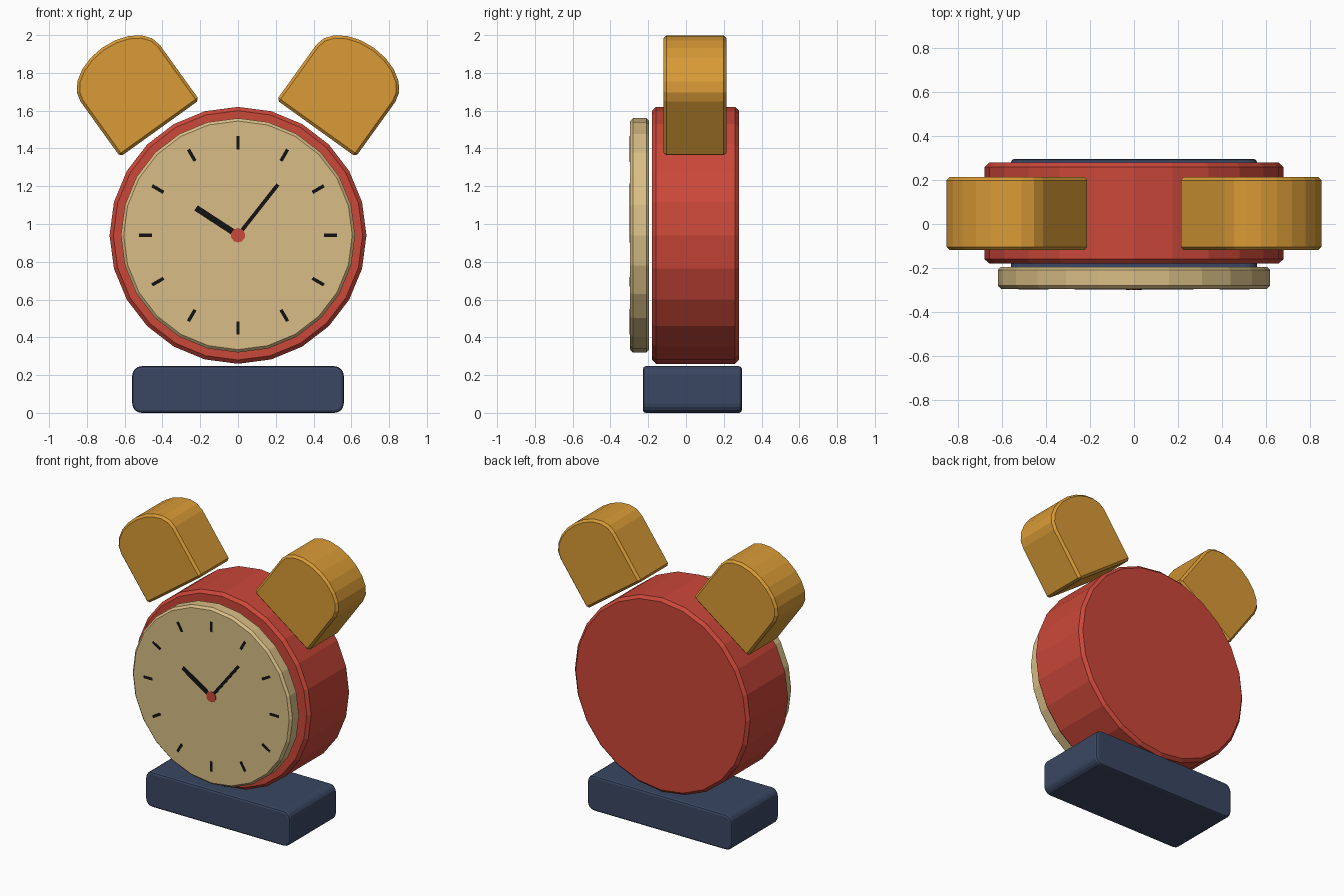
import bpy, bmesh, math
from mathutils import Matrix, Vector

if "Cube" in bpy.data.objects:
    bpy.data.objects.remove(bpy.data.objects["Cube"])


def material(name, rgb):
    lin = [((c / 255 + 0.055) / 1.055) ** 2.4 if c > 10 else c / 255 / 12.92 for c in rgb]
    m = bpy.data.materials.new(name)
    m.diffuse_color = (*lin, 1)
    m.use_nodes = True
    m.node_tree.nodes["Principled BSDF"].inputs["Base Color"].default_value = m.diffuse_color
    return m


RED = material("red", (203, 71, 57))
BRASS = material("brass", (217, 155, 54))
CREAM = material("cream", (217, 190, 134))
NAVY = material("navy", (58, 71, 98))
BLACK = material("black", (18, 18, 18))


def prism(name, pts, y0, y1, mat, bevel=0.0, segments=1):
    """Extrude an (x, z) outline from y0 to y1 and soften its sharp edges."""
    bm = bmesh.new()
    face = bm.faces.new([bm.verts.new((x, y0, z)) for x, z in pts])
    ext = bmesh.ops.extrude_face_region(bm, geom=[face])
    verts = [v for v in ext["geom"] if isinstance(v, bmesh.types.BMVert)]
    bmesh.ops.translate(bm, verts=verts, vec=(0, y1 - y0, 0))
    bmesh.ops.recalc_face_normals(bm, faces=bm.faces)
    me = bpy.data.meshes.new(name)
    bm.to_mesh(me)
    bm.free()
    me.materials.append(mat)
    ob = bpy.data.objects.new(name, me)
    bpy.context.collection.objects.link(ob)
    if bevel:
        mod = ob.modifiers.new("soft_edges", "BEVEL")
        mod.width = bevel
        mod.segments = segments
        mod.limit_method = "ANGLE"
        mod.angle_limit = math.radians(50)
    return ob


def circle(r, n, cz):
    return [(r * math.sin(2 * math.pi * i / n), cz + r * math.cos(2 * math.pi * i / n))
            for i in range(n)]


CZ = 0.94       # height of the clock centre
FRONT = -0.296  # front plane of the dial

# Case and dial
prism("case", circle(0.68, 24, CZ), -0.18, 0.28, RED, 0.02)
prism("dial", circle(0.62, 24, CZ), FRONT, -0.195, CREAM, 0.015)

# Base: rounded block
hw, top, r = 0.56, 0.247, 0.05
outline = []
for cx, cz, a0 in ((hw - r, top - r, 0), (r - hw, top - r, 90), (r - hw, r, 180), (hw - r, r, 270)):
    for k in range(5):
        a = math.radians(a0 + 22.5 * k)
        outline.append((cx + r * math.cos(a), cz + r * math.sin(a)))
prism("base", outline, -0.228, 0.296, NAVY, 0.015, 2)

# Bells: domed outline tilted outwards, one per side
tilt = math.radians(35.7)
dome = [(-0.258, 0.0), (0.258, 0.0)]
dome += [(0.258 * math.cos(math.pi * k / 10), 0.36 + 0.165 * math.sin(math.pi * k / 10))
         for k in range(11)]
for side, label in ((-1, "left"), (1, "right")):
    pts = []
    for u, v in dome:
        x = -0.414 + u * math.cos(tilt) - v * math.sin(tilt)
        z = 1.506 + u * math.sin(tilt) + v * math.cos(tilt)
        pts.append((-side * x, z))
    prism(label + "_bell", pts, -0.119, 0.214, BRASS, 0.015)


# Dial marks and hands: thin plates pointing outwards from the centre
def plate(name, angle, r0, r1, width, thick):
    s, c = math.sin(angle), math.cos(angle)
    pts = [(r * s + w * c, CZ + r * c - w * s)
           for r, w in ((r0, -width / 2), (r1, -width / 2), (r1, width / 2), (r0, width / 2))]
    return prism(name, pts, FRONT - thick, FRONT + 0.003, BLACK)


for i in range(12):
    plate("hour_mark_%d" % (i + 1), math.radians(30 * (i + 1)), 0.455, 0.525, 0.018, 0.002)
plate("hour_hand", math.atan2(-0.222, 0.145), -0.01, 0.265, 0.033, 0.002)
plate("minute_hand", math.atan2(0.21, 0.267), -0.01, 0.342, 0.02, 0.003)
prism("hand_pin", circle(0.038, 10, CZ), FRONT - 0.004, FRONT + 0.003, RED)
